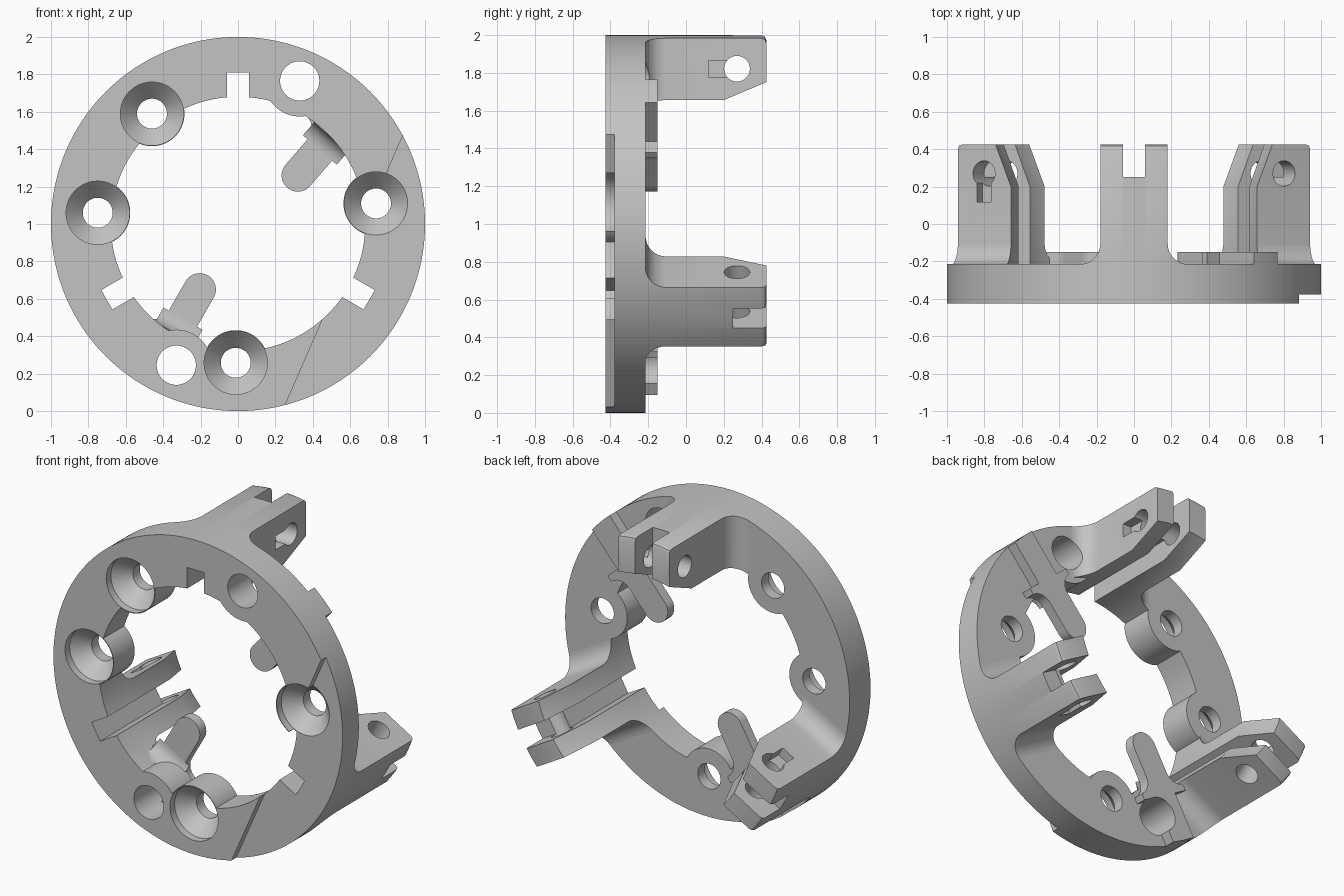
import bpy, bmesh, math
from mathutils import Matrix, Vector

if "Cube" in bpy.data.objects:
    bpy.data.objects.remove(bpy.data.objects["Cube"])

FRONT, BACK, TIP = -0.425, -0.215, 0.425   # depth of ring front, ring back, lug ends
R_OUT, R_IN = 1.0, 0.68
C = Vector((0, 0, 1))                      # ring centre, ring axis along y

grey = bpy.data.materials.new("plain_grey")
grey.diffuse_color = (0.55, 0.55, 0.55, 1)
grey.use_nodes = True
grey.node_tree.nodes["Principled BSDF"].inputs["Base Color"].default_value = grey.diffuse_color


def loft(name, loops):
    """Skin equal-length point loops and cap both ends."""
    bm = bmesh.new()
    rows = [[bm.verts.new(Vector(p) + C) for p in loop] for loop in loops]
    n = len(rows[0])
    for a, b in zip(rows, rows[1:]):
        for i in range(n):
            j = (i + 1) % n
            bm.faces.new((a[i], a[j], b[j], b[i]))
    bm.faces.new(rows[0])
    bm.faces.new(rows[-1])
    bmesh.ops.recalc_face_normals(bm, faces=bm.faces[:])
    me = bpy.data.meshes.new(name)
    bm.to_mesh(me)
    bm.free()
    me.materials.append(grey)
    ob = bpy.data.objects.new(name, me)
    bpy.context.collection.objects.link(ob)
    return ob


def prism(name, pts, y0, y1):
    return loft(name, [[(x, y, z) for x, z in pts] for y in (y0, y1)])


def turned(name, x, z, stations, n=64):
    """Round solid along y from (radius, y) stations."""
    angles = [math.tau * i / n for i in range(n)]
    return loft(name, [[(x + r * math.cos(a), y, z + r * math.sin(a)) for a in angles]
                       for r, y in stations])


def box(name, x0, x1, y0, y1, z0, z1):
    return prism(name, [(x0, z0), (x1, z0), (x1, z1), (x0, z1)], y0, y1)


def boolean(ob, tool, op='DIFFERENCE'):
    mod = ob.modifiers.new("cut", 'BOOLEAN')
    mod.operation, mod.object, mod.solver = op, tool, 'EXACT'
    bpy.context.view_layer.update()
    bpy.context.view_layer.objects.active = ob
    bpy.ops.object.modifier_apply(modifier=mod.name)
    bpy.data.objects.remove(tool)


def spin(ob, degrees):
    m = Matrix.Translation(C) @ Matrix.Rotation(math.radians(degrees), 4, 'Y') @ Matrix.Translation(-C)
    ob.data.transform(m)
    return ob


SCREWS = [(-0.46, 0.59), (-0.75, 0.06), (0.738, 0.11), (-0.012, -0.742)]
PLAIN = [(0.33, 0.765), (-0.33, -0.755)]

# Ring: disc minus an opening that leaves a boss around every hole
opening = turned("opening", 0, 0, [(R_IN, -0.6), (R_IN, 0)], 192)
for x, z in SCREWS:
    boolean(opening, turned("boss", x, z, [(0.174, -0.7), (0.174, 0.1)]))
for x, z in PLAIN:
    boolean(opening, turned("boss", x, z, [(0.19, -0.7), (0.19, 0.1)]))
ring = turned("ring", 0, 0, [(R_OUT, FRONT), (R_OUT, BACK)], 192)
boolean(ring, opening)

# Three notches in the bore
for k in range(3):
    boolean(ring, spin(box("notch", -0.06, 0.06, -0.6, 0, 0.4, 0.81), 120 * k))

# Shallow recess beyond a slanted line on the front face
p, q = Vector((0.88, 0.47)), Vector((0.26, -0.95))
d = (p - q).normalized()
side = Vector((d.y, -d.x))
p, q = p + d * 0.5, q - d * 0.5
boolean(ring, prism("recess", [p, q, q + side * 2, p + side * 2], -0.6, -0.378))

# Countersunk screw holes and plain holes
for x, z in SCREWS:
    boolean(ring, turned("screw_hole", x, z,
                         [(0.169, -0.6), (0.169, -0.378), (0.08, -0.285), (0.08, 0)]))


def drill(ob):
    for x, z in PLAIN:
        boolean(ob, turned("plain_hole", x, z, [(0.105, -0.6), (0.105, 0)]))


drill(ring)


# Forked lugs: ring sector trimmed to a flared side profile
def lug(name, degrees):
    rz = [(R_IN, BACK), (R_IN, 0.2), (0.772, TIP), (0.975, TIP), (0.993, 0.418), (R_OUT, 0.4), (R_OUT, BACK)]
    step = math.tau / 192
    ob = loft(name, [[(r * math.sin(i * step), y, r * math.cos(i * step)) for r, y in rz]
                     for i in range(-16, 17)])
    f = 0.11                                # base fillet radius
    half = [(0.18 + f, -0.3)]
    for i in range(9):
        a = math.pi / 2 * i / 8
        half.append((0.18 + f - f * math.sin(a), BACK + f - f * math.cos(a)))
    half.append((0.18, 0.6))
    outline = half + [(-s, y) for s, y in reversed(half)]
    boolean(ob, loft("sides", [[(s, y, z) for s, y in outline] for z in (0.4, 1.2)]), 'INTERSECT')
    boolean(ob, box("channel", -0.06, 0.06, -0.5, 0.7, 0.4, 0.81))
    boolean(ob, box("fork_gap", -0.06, 0.06, 0.25, 0.7, 0.3, 1.2))
    bore = [(0.27 + 0.068 * math.cos(math.tau * i / 40), 0.822 + 0.068 * math.sin(math.tau * i / 40))
            for i in range(40)]
    boolean(ob, loft("pin_bore", [[(x, y, z) for y, z in bore] for x in (-0.4, 0.4)]))
    boolean(ob, box("nut_pocket", 0.12, 0.4, 0.118, 0.27, 0.778, 0.866))
    return spin(ob, degrees)


top_lug = lug("top_lug", 0)
drill(top_lug)
lug("right_lug", 120)
lug("left_lug", 240)


# Finger bars across the back of the ring, with a web under the finger
def finger(name, tip, end, w=0.087):
    tip, end = Vector(tip), Vector(end)
    d = (end - tip).normalized()
    n = Vector((-d.y, d.x))
    length, root, f = (end - tip).length + 0.1, 0.27, 0.09

    def at(t, s):
        return tip + d * t + n * s

    half = [(-w * math.cos(a), w * math.sin(a)) for a in [math.pi / 2 * i / 10 for i in range(11)]]
    for i in range(7):
        a = math.pi / 2 * i / 6
        half.append((root - f + f * math.sin(a), w + f * (1 - math.cos(a))))
    half += [(root + 0.04, w + f), (root + 0.04, w), (length, w)]
    outline = half + [(t, -s) for t, s in reversed(half[1:])]
    bar = prism(name, [at(t, s) for t, s in outline], BACK, -0.15)
    boolean(bar, turned("trim", 0, 0, [(R_OUT, -0.8), (R_OUT, 0.4)], 192), 'INTERSECT')
    drill(bar)
    curve = [(root - f * math.cos(a), BACK - f * (1 - math.sin(a)) - 0.0)
             for a in [math.pi / 2 * i / 8 for i in range(9)]]
    curve = [(root - f + f * math.sin(a), BACK - f * (1 - math.cos(a)))
             for a in [math.pi / 2 * i / 8 for i in range(9)]]
    section = curve + [(root + 0.06, BACK - f), (root + 0.06, BACK)]
    web = loft(name + "_web", [[(at(t, s).x, y, at(t, s).y) for t, y in section]
                               for s in (-0.12, 0.12)])
    drill(web)


finger("upper_finger", (0.32, 0.26), (0.707, 0.707))
finger("lower_finger", (-0.205, -0.35), (-0.5, -0.866))

# Smooth the round walls, keep the edges crisp
for ob in bpy.context.scene.objects:
    ob.select_set(True)
bpy.context.view_layer.objects.active = ring
bpy.ops.object.shade_smooth_by_angle(angle=math.radians(25))
